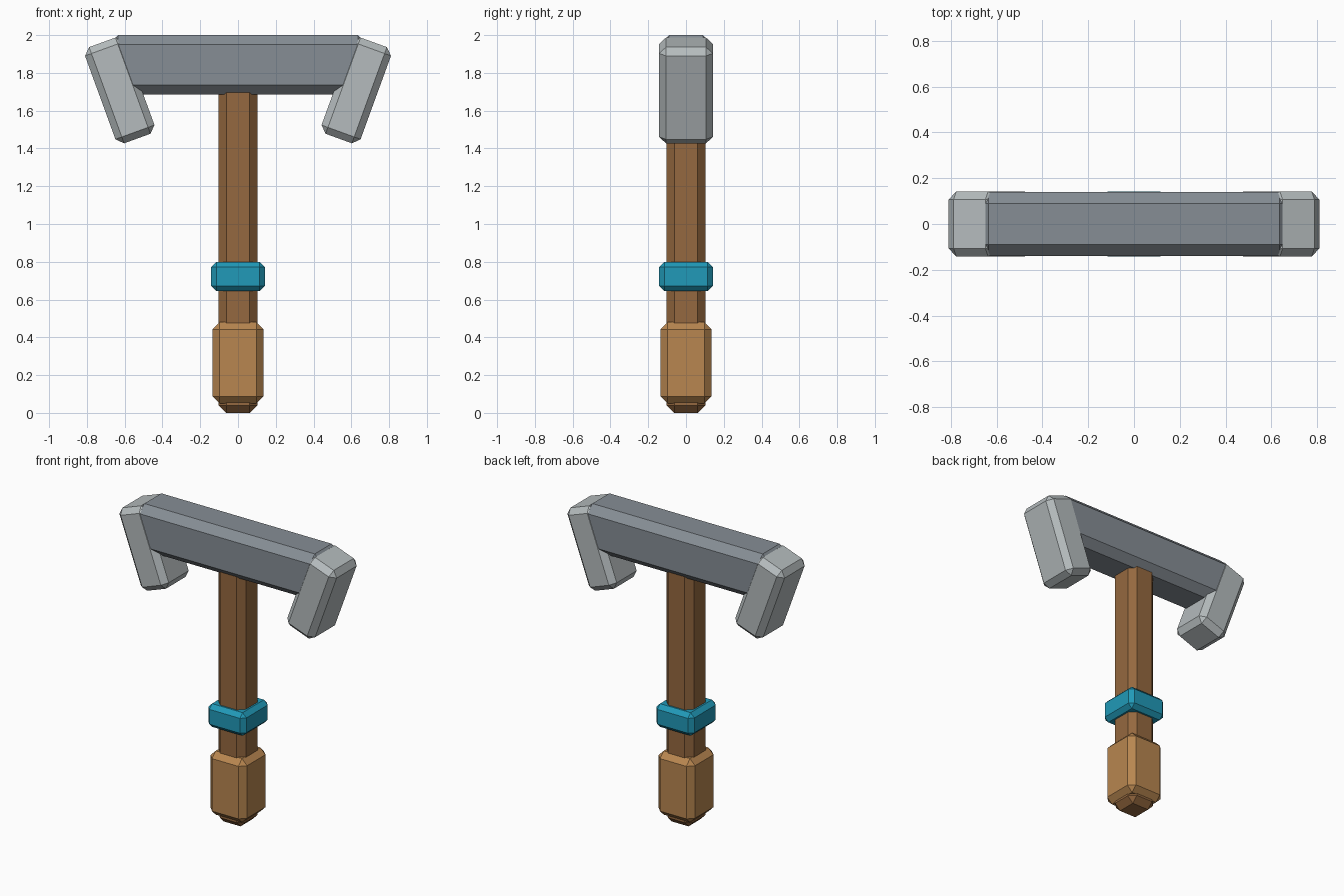
import bpy
import math

if "Cube" in bpy.data.objects:
    bpy.data.objects.remove(bpy.data.objects["Cube"])


def material(name, rgb):
    m = bpy.data.materials.new(name)
    m.diffuse_color = (*rgb, 1)
    m.use_nodes = True
    m.node_tree.nodes["Principled BSDF"].inputs["Base Color"].default_value = m.diffuse_color
    return m


def block(name, size, center, chamfer, mat, tilt=0):
    """Box with a single flat chamfer on every edge."""
    bpy.ops.mesh.primitive_cube_add(size=1, location=center)
    ob = bpy.context.object
    ob.name = name
    ob.scale = size
    bpy.ops.object.transform_apply(location=False, rotation=False, scale=True)
    ob.rotation_euler.y = tilt
    bev = ob.modifiers.new("chamfer", 'BEVEL')
    bev.width = chamfer
    bev.segments = 1
    bev.limit_method = 'NONE'
    ob.data.materials.append(mat)
    return ob


wood = material("wood", (0.30, 0.14, 0.05))
leather = material("leather", (0.48, 0.24, 0.08))
teal = material("teal", (0.015, 0.32, 0.48))
steel = material("steel", (0.24, 0.27, 0.30))
light_steel = material("light_steel", (0.46, 0.50, 0.51))

# Handle, grip and ring
block("handle", (0.204, 0.204, 1.76), (0, 0, 0.88), 0.04, wood)
block("grip", (0.272, 0.272, 0.43), (0, 0, 0.265), 0.038, leather)
block("ring", (0.284, 0.284, 0.156), (0, 0, 0.722), 0.028, teal)

# Head bar
block("head", (1.37, 0.28, 0.315), (0, 0, 1.8425), 0.05, steel)

# Tilted end caps, mirrored left and right
for side, label in ((-1, "left"), (1, "right")):
    block(label + "_end_cap", (0.22, 0.284, 0.542), (side * 0.626, 0, 1.707),
          0.036, light_steel, side * math.radians(20))
